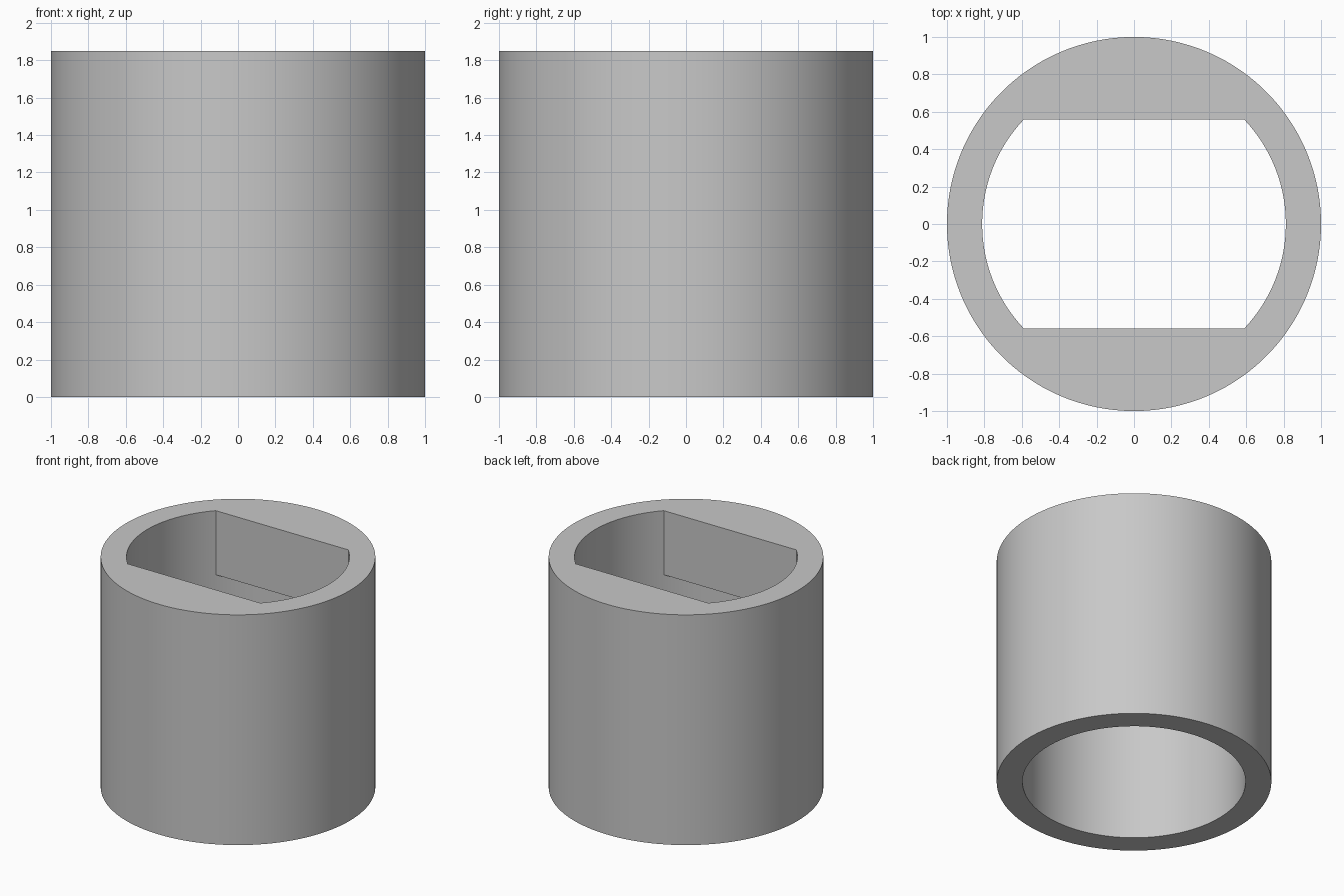
import bpy, bmesh, math

cube = bpy.data.objects.get("Cube")
if cube:
    bpy.data.objects.remove(cube, do_unlink=True)

HEIGHT, OUTER, BORE = 1.85, 1.0, 0.812
FLAT_Y, SHELF_Z = 0.559, 1.335   # flats narrow the upper bore down to the shelf
STEPS = 32                       # segments per quarter-like arc

# Grey plastic
grey = bpy.data.materials.new("light_grey")
grey.use_nodes = True
colour = (0.58, 0.58, 0.58, 1)
grey.diffuse_color = colour
grey.node_tree.nodes["Principled BSDF"].inputs["Base Color"].default_value = colour

# Angles, with exact breaks at the corners of the flats
corner = math.asin(FLAT_Y / BORE)
breaks = [-corner, corner, math.pi - corner, math.pi + corner, 2 * math.pi - corner]
angles = [a + (b - a) * i / STEPS
          for a, b in zip(breaks, breaks[1:]) for i in range(STEPS)]

bm = bmesh.new()


def ring(radius, z, limit=9):
    """Circle of vertices, with y clipped to the flats."""
    return [bm.verts.new((radius * math.cos(a),
                          max(-limit, min(limit, radius * math.sin(a))), z))
            for a in angles]


# Outer wall, top rim, flats, shelf, round bore, bottom rim
rings = [ring(OUTER, 0), ring(OUTER, HEIGHT),
         ring(BORE, HEIGHT, FLAT_Y), ring(BORE, SHELF_Z, FLAT_Y),
         ring(BORE, SHELF_Z), ring(BORE, 0)]
count = len(angles)
for low, high in zip(rings, rings[1:] + rings[:1]):
    for i in range(count):
        j = (i + 1) % count
        bm.faces.new((low[i], low[j], high[j], high[i]))

# Close the shelf onto the bore where there is no flat
bmesh.ops.remove_doubles(bm, verts=bm.verts, dist=0.0001)
bmesh.ops.recalc_face_normals(bm, faces=bm.faces)

mesh = bpy.data.meshes.new("collar")
bm.to_mesh(mesh)
bm.free()
mesh.materials.append(grey)
collar = bpy.data.objects.new("collar", mesh)
bpy.context.collection.objects.link(collar)

bpy.ops.object.select_all(action="DESELECT")
collar.select_set(True)
bpy.context.view_layer.objects.active = collar
bpy.ops.object.shade_smooth_by_angle(angle=math.radians(30))
